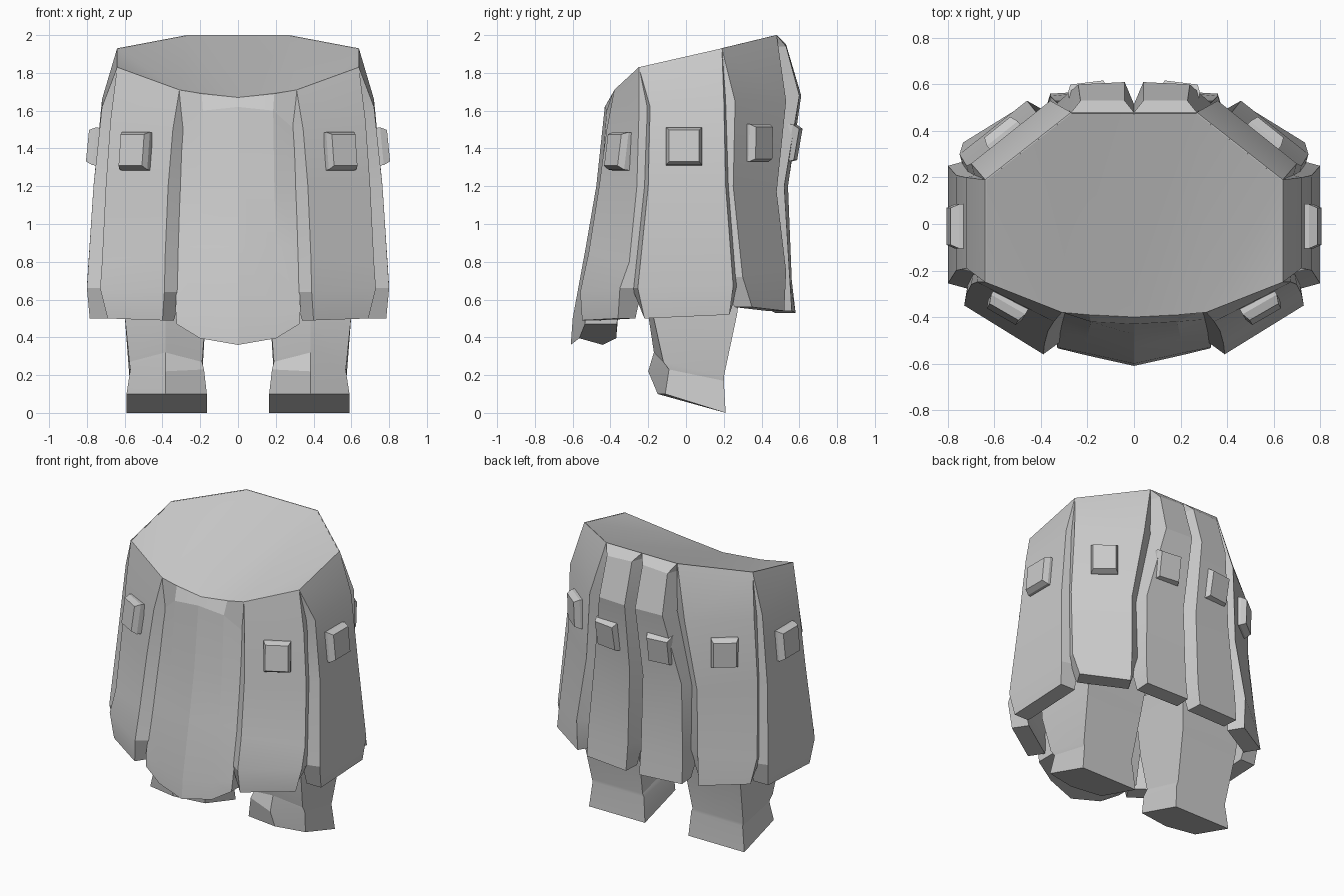
import bpy, bmesh, math
from mathutils import Vector

if "Cube" in bpy.data.objects:
    bpy.data.objects.remove(bpy.data.objects["Cube"])

grey = bpy.data.materials.new("plain_grey")
grey.diffuse_color = (0.6, 0.6, 0.6, 1)
grey.use_nodes = True
grey.node_tree.nodes["Principled BSDF"].inputs["Base Color"].default_value = grey.diffuse_color


def finish(name, bm, mirror=True, angle=20):
    bmesh.ops.recalc_face_normals(bm, faces=bm.faces)
    me = bpy.data.meshes.new(name)
    bm.to_mesh(me)
    bm.free()
    me.materials.append(grey)
    ob = bpy.data.objects.new(name, me)
    bpy.context.collection.objects.link(ob)
    bpy.ops.object.select_all(action='DESELECT')
    ob.select_set(True)
    bpy.context.view_layer.objects.active = ob
    bpy.ops.object.shade_smooth_by_angle(angle=math.radians(angle))
    if mirror:
        ob.modifiers.new("Mirror", 'MIRROR').use_mirror_merge = False
    return ob


def loft(name, rings, mirror=True, angle=20):
    """Skin closed rings of equal point count and cap both ends."""
    bm = bmesh.new()
    vs = [[bm.verts.new(p) for p in r] for r in rings]
    n = len(vs[0])
    for a, b in zip(vs, vs[1:]):
        for i in range(n):
            j = (i + 1) % n
            bm.faces.new((a[i], a[j], b[j], b[i]))
    bm.faces.new(vs[0])
    bm.faces.new(vs[-1])
    return finish(name, bm, mirror, angle)


def panel(name, rows, depth=0.11, flare=0.045):
    """Armour plate: outer edge pairs per row, with a wider base set inward."""
    rings = []
    for k, (a, b) in enumerate(rows):
        a, b = Vector(a), Vector(b)
        d = b - a
        d.z = 0
        d.normalize()
        n = Vector((-d.y, d.x, 0))
        mid = (a + b) / 2
        if n.x * mid.x + n.y * mid.y > 0:
            n = -n
        # base closes up at the rim and is chamfered at the hem
        t = 0.005 if k == 0 else depth
        f = 0.0 if k in (0, len(rows) - 1) else flare
        rings.append([a, b, b + n * t + d * f, a + n * t - d * f])
    return loft(name, rings)


def pouch(name, centre, normal, w=0.18, h=0.2, d=0.05):
    """Small tapered block standing on a plate."""
    c, n = Vector(centre), Vector(normal).normalized()
    u = Vector((0, 0, 1)).cross(n).normalized()
    v = n.cross(u)
    rings = []
    for off, s in ((-0.04, 1.0), (d * 0.3, 1.0), (d, 0.84)):
        rings.append([c + n * off + u * (i * w * s / 2) + v * (j * h * s / 2)
                      for i, j in ((-1, -1), (1, -1), (1, 1), (-1, 1))])
    return loft(name, rings)


# plates around the waist
panel("side_plate", [
    ((.64, -.25, 1.83), (.64, .19, 1.93)),
    ((.72, -.19, 1.62), (.72, .20, 1.66)),
    ((.765, -.20, 1.20), (.765, .21, 1.20)),
    ((.80, -.255, .66), (.80, .25, .67)),
    ((.785, -.22, .50), (.785, .23, .52))], flare=0.03)
panel("front_side_plate", [
    ((.31, -.38, 1.71), (.64, -.25, 1.83)),
    ((.345, -.42, 1.50), (.675, -.25, 1.55)),
    ((.37, -.46, 1.20), (.70, -.26, 1.20)),
    ((.385, -.515, .85), (.72, -.30, .80)),
    ((.39, -.56, .64), (.73, -.35, .66)),
    ((.40, -.55, .49), (.69, -.36, .50))])
panel("back_side_plate", [
    ((.64, .19, 1.93), (.27, .48, 2.0)),
    ((.70, .26, 1.65), (.36, .53, 1.65)),
    ((.72, .25, 1.20), (.42, .48, 1.17)),
    ((.75, .30, .72), (.46, .53, .75)),
    ((.735, .35, .56), (.46, .52, .54))])
panel("back_plate", [
    ((.27, .48, 2.0), (.0, .48, 2.0)),
    ((.23, .53, 1.94), (.04, .53, 1.95)),
    ((.24, .60, 1.68), (.04, .61, 1.68)),
    ((.33, .52, 1.20), (.05, .54, 1.20)),
    ((.36, .55, .70), (.05, .56, .70)),
    ((.36, .56, .54), (.05, .58, .53))], flare=0.04)

# front centre plate: half width, then y and z at middle, quarter and edge
rings = []
for w, ym, yq, ye, zm, zq, ze in [
        (.31, -.40, -.39, -.38, 1.67, 1.69, 1.71),
        (.30, -.43, -.42, -.37, 1.62, 1.60, 1.50),
        (.31, -.475, -.45, -.41, 1.20, 1.20, 1.20),
        (.325, -.53, -.495, -.46, .88, .88, .88),
        (.33, -.60, -.555, -.53, .50, .51, .54),
        (.325, -.61, -.565, -.535, .36, .395, .47)]:
    q, t = w * .62, (.01 if zm > 1.65 else .17)
    rings.append([(-w, ye, ze), (-q, yq, zq), (0, ym, zm), (q, yq, zq), (w, ye, ze),
                  (w, ye + t, ze), (q, yq + t * 1.15, zq), (0, ym + t, zm),
                  (-q, yq + t * 1.15, zq), (-w, ye + t, ze)])
loft("front_centre_plate", rings, mirror=False, angle=8)

# pouches
pouch("front_side_pouch", (.54, -.345, 1.385), (.5, -.87, .14), w=.17)
pouch("side_pouch", (.747, -.01, 1.41), (1, 0, .1), w=.19)
pouch("back_side_pouch", (.555, .375, 1.43), (.62, .78, -.03), w=.17)
pouch("back_pouch", (.195, .545, 1.43), (.12, .97, -.17), w=.17)

# waist cover dipping towards the front
bm = bmesh.new()
bl, br, sl, sr, fl, fr, gl, gr = [
    bm.verts.new((s * x, y, z)) for x, y, z in
    [(.27, .48, 2.0), (.64, .19, 1.93), (.64, -.25, 1.83), (.31, -.38, 1.71)]
    for s in (-1, 1)]
c = bm.verts.new((0, -.40, 1.67))
for tri in ((bl, br, c), (br, sr, gr), (br, gr, c), (sr, fr, gr),
            (bl, sl, gl), (bl, gl, c), (sl, fl, gl)):
    bm.faces.new(tri)
cover = finish("waist_cover", bm, mirror=False)
if cover.data.polygons[0].normal.z < 0:
    cover.data.flip_normals()

# legs with boots: inner x, outer x, then front y and z at inner, middle
# and outer edge, then back y with z
rings = []
for xi, xo, yi, ym, yo, zm, zo, yb, zb in [
        (.13, .61, -.15, -.22, -.19, .90, .90, .32, .90),
        (.17, .60, -.14, -.20, -.175, .52, .52, .27, .52),
        (.19, .575, -.10, -.17, -.12, .32, .27, .20, .19),
        (.18, .57, -.12, -.20, -.09, .22, .23, .20, .17),
        (.165, .59, -.12, -.15, -.11, .10, .10, .21, .0)]:
    xm = .385
    rings.append([(xi, yi, zo), (xm, ym, zm), (xo, yo, zo),
                  (xo, yb, zb), (xm, yb, zb), (xi, yb, zb)])
loft("leg", rings, angle=12)
